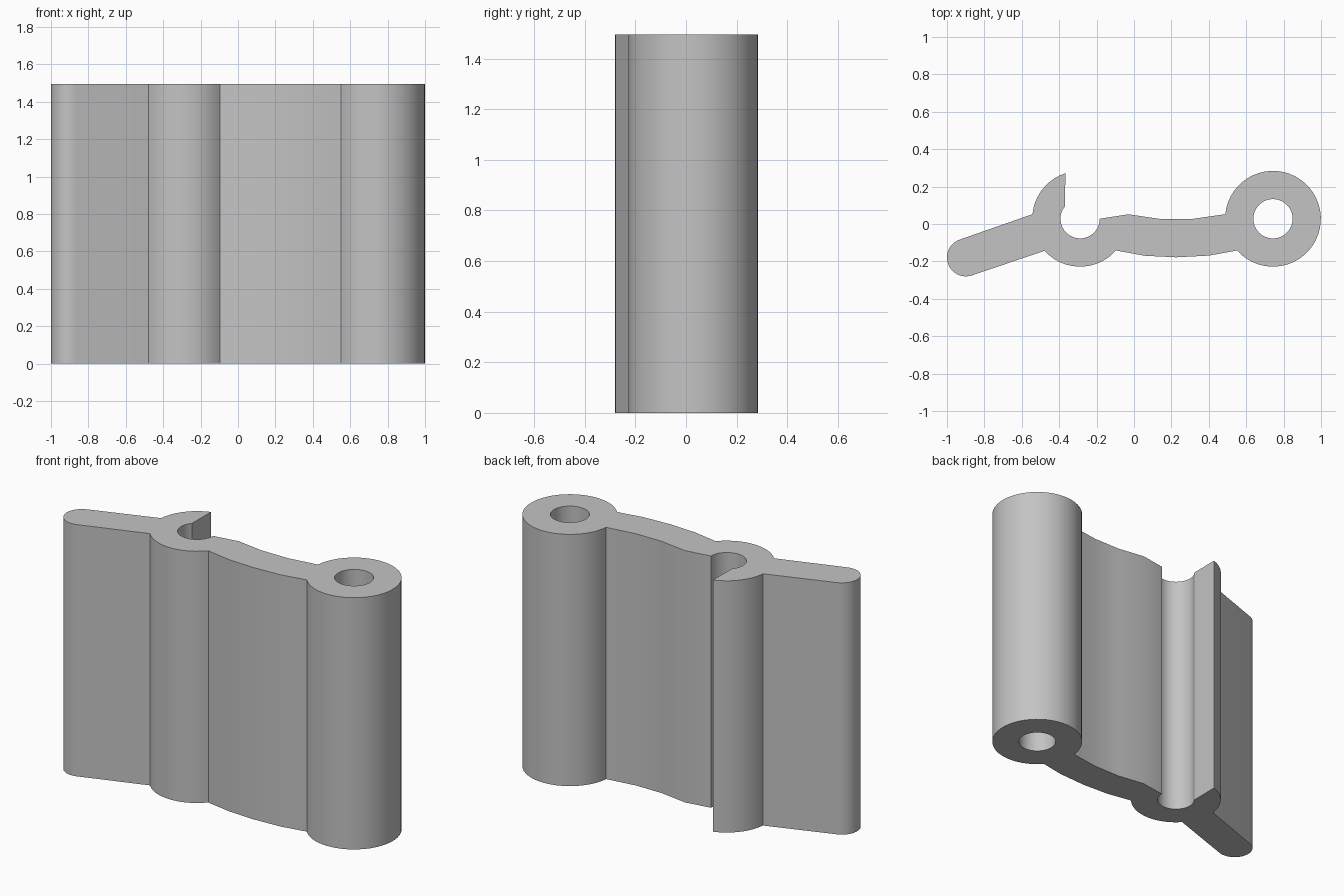
import bpy, bmesh
from math import cos, sin, radians

if "Cube" in bpy.data.objects:
    bpy.data.objects.remove(bpy.data.objects["Cube"])

HEIGHT = 1.495
OUTER, INNER = 0.256, 0.105
RING = (0.743, 0.028)      # closed knuckle centre
SOCKET = (-0.288, 0.028)   # open knuckle centre
TIP = (-0.899, -0.179)     # rounded end of the tab


def arc(centre, radius, start, end, step=7.5):
    n = max(2, round(abs(end - start) / step))
    angles = [radians(start + (end - start) * i / n) for i in range(n + 1)]
    return [(centre[0] + radius * cos(a), centre[1] + radius * sin(a)) for a in angles]


# Outer profile, counter-clockwise
outline = arc(TIP, 0.101, 109, 289)                                # tab end
outline += arc(SOCKET, OUTER, 222, 318.5)                          # socket underside
outline += [(0.06, -0.17), (0.225, -0.178), (0.4, -0.169)]         # front of web
outline += arc(RING, OUTER, 221.5, 534.5)                          # closed knuckle
outline += [(0.31, 0.027), (0.14, 0.027), (-0.03, 0.052)]          # back of web
outline += arc(SOCKET, INNER, 0, -220)                             # socket bore
outline += arc(SOCKET, OUTER, 108, 174.5)                          # hooked lip
# Pin hole through the closed knuckle
hole = arc(RING, INNER, 0, 360)[:-1]

bm = bmesh.new()
edges = []
for loop in (outline, hole):
    verts = [bm.verts.new((x, y, 0)) for x, y in loop]
    edges += [bm.edges.new((v, verts[i - 1])) for i, v in enumerate(verts)]
bmesh.ops.triangle_fill(bm, edges=edges, use_beauty=True)

# Extrude the profile to full height
top = bmesh.ops.extrude_face_region(bm, geom=bm.faces[:], use_keep_orig=True)["geom"]
bmesh.ops.translate(bm, vec=(0, 0, HEIGHT),
                    verts=[g for g in top if isinstance(g, bmesh.types.BMVert)])
bmesh.ops.recalc_face_normals(bm, faces=bm.faces[:])

mesh = bpy.data.meshes.new("hinge_slat")
bm.to_mesh(mesh)
bm.free()
slat = bpy.data.objects.new("hinge_slat", mesh)
bpy.context.collection.objects.link(slat)

grey = bpy.data.materials.new("light grey")
grey.diffuse_color = (0.55, 0.55, 0.55, 1)
grey.use_nodes = True
grey.node_tree.nodes["Principled BSDF"].inputs["Base Color"].default_value = grey.diffuse_color
mesh.materials.append(grey)

bpy.context.view_layer.objects.active = slat
slat.select_set(True)
bpy.ops.object.shade_smooth_by_angle(angle=radians(30))
